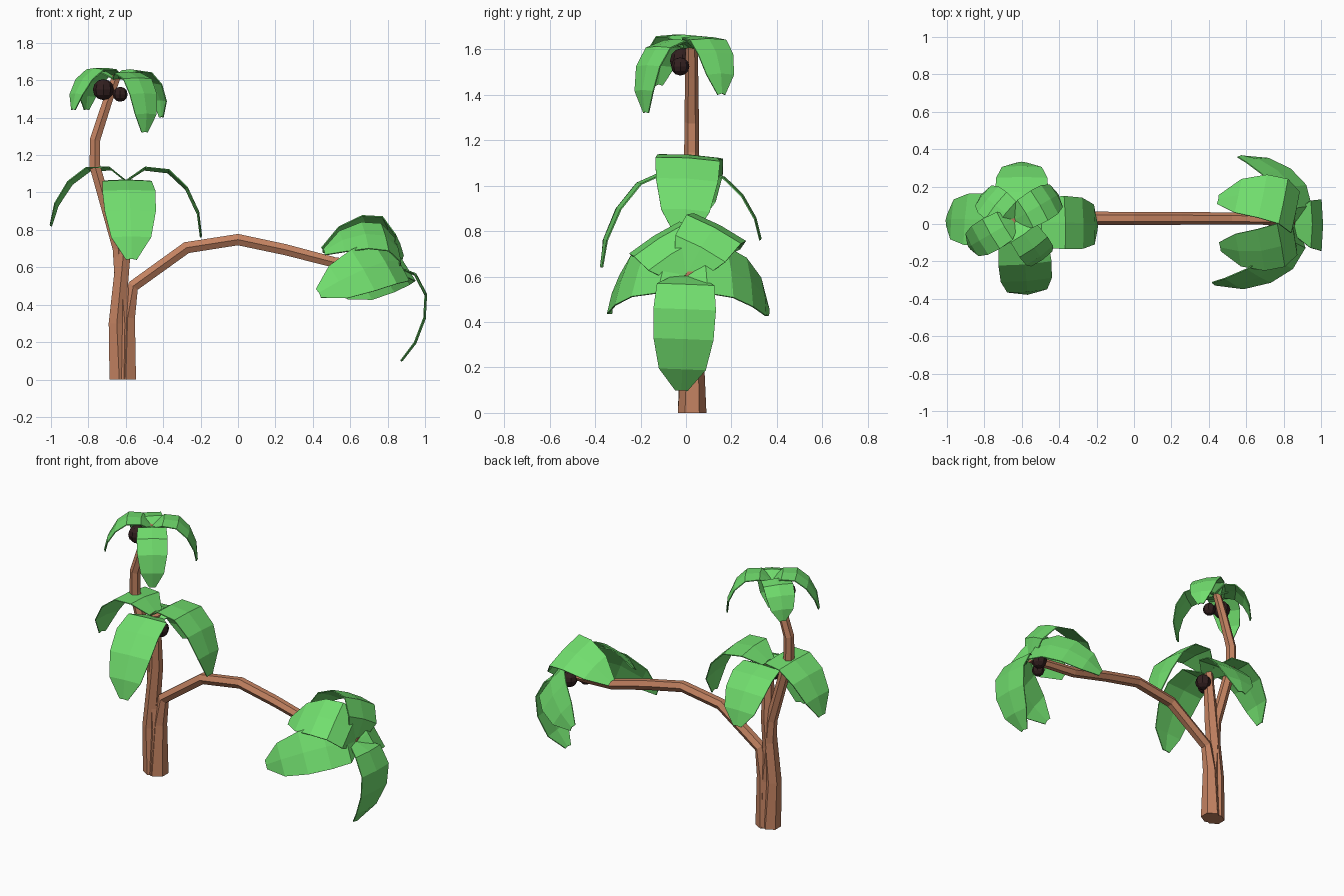
import bpy, bmesh, math
from mathutils import Vector as V

if "Cube" in bpy.data.objects:
    bpy.data.objects.remove(bpy.data.objects["Cube"])


def material(name, rgb):
    m = bpy.data.materials.new(name)
    m.diffuse_color = (*rgb, 1)
    m.use_nodes = True
    m.node_tree.nodes["Principled BSDF"].inputs["Base Color"].default_value = m.diffuse_color
    return m


GREEN = material("leaf green", (0.165, 0.73, 0.155))
BARK = material("bark brown", (0.55, 0.225, 0.12))
NUT = material("dark nut brown", (0.032, 0.014, 0.014))


def make(name, bm, mat):
    bmesh.ops.recalc_face_normals(bm, faces=bm.faces)
    me = bpy.data.meshes.new(name)
    bm.to_mesh(me)
    bm.free()
    me.materials.append(mat)
    ob = bpy.data.objects.new(name, me)
    bpy.context.collection.objects.link(ob)
    return ob


def trunk(name, path, sides=6):
    """Faceted tube through (x, y, z, radius) points."""
    bm = bmesh.new()
    pts = [V(p[:3]) for p in path]
    rings = []
    for i, p in enumerate(pts):
        t = (pts[min(i + 1, len(pts) - 1)] - pts[max(i - 1, 0)]).normalized()
        if i == 0:
            t = V((0, 0, 1))
        n = V((0, 1, 0)).cross(t).normalized()
        b = t.cross(n)
        r = path[i][3]
        ring = []
        for k in range(sides):
            a = 2 * math.pi * (k + 0.5) / sides
            ring.append(bm.verts.new(p + r * (math.cos(a) * n + math.sin(a) * b)))
        rings.append(ring)
    for lo, hi in zip(rings, rings[1:]):
        for k in range(sides):
            j = (k + 1) % sides
            bm.faces.new((lo[k], lo[j], hi[j], hi[k]))
    bm.faces.new(rings[0][::-1])
    bm.faces.new(rings[-1])
    return make(name, bm, BARK)


# along the chord, arch height, relative width
LEAF = [(0, 0, .4), (.08, .23, .92), (.30, .36, 1), (.56, .33, .96), (.82, .19, .75), (1, 0, .2)]


def leaf(name, root, tip, up, width, arch=1.0):
    """Thin arched blade from root to tip, bulging towards up."""
    root, tip, up = V(root), V(tip), V(up)
    chord = tip - root
    length = chord.length
    d = chord.normalized()
    up = (up - up.dot(d) * d).normalized()
    side = d.cross(up)
    bm = bmesh.new()
    rows = []
    for t, h, w in LEAF:
        c = root + chord * t + up * h * length * arch
        half = side * width * w / 2
        rows.append([bm.verts.new(c - half), bm.verts.new(c + up * .008), bm.verts.new(c + half)])
    for a, b in zip(rows, rows[1:]):
        for k in (0, 1):
            bm.faces.new((a[k], a[k + 1], b[k + 1], b[k]))
    ob = make(name, bm, GREEN)
    s = ob.modifiers.new("thickness", 'SOLIDIFY')
    s.thickness = .006
    s.offset = 0


def nut(name, loc, r):
    bm = bmesh.new()
    bmesh.ops.create_uvsphere(bm, u_segments=8, v_segments=6, radius=r)
    bmesh.ops.translate(bm, verts=bm.verts, vec=loc)
    make(name, bm, NUT)


# Three trunks twisted together at the base
trunk("middle_trunk", [(-.635, .025, 0, .06), (-.648, .02, .3, .05), (-.61, .02, .7, .043), (-.6, .0, 1.05, .03)])
trunk("tall_trunk", [(-.61, .025, 0, .06), (-.605, .025, .3, .045), (-.64, .025, .7, .035), (-.765, .025, 1.14, .033),
                     (-.765, .025, 1.28, .032), (-.70, .025, 1.48, .029), (-.65, .025, 1.62, .026)])
trunk("leaning_trunk", [(-.6, .027, 0, .063), (-.59, .03, .33, .045), (-.56, .03, .5, .036), (-.275, .03, .705, .036),
                        (0, .03, .748, .035), (.25, .03, .695, .034), (.52, .03, .625, .032), (.86, .02, .6, .026)])

# Middle crown
UP = (0, 0, 1)
for name, root_z, tip, arch, up in [
        ("left", 1.06, (-1.0, .02, .82), .95, (0, .06, 1)), ("right", 1.06, (-.2, -.01, .76), 1, (0, .06, 1)),
        ("front", 1.03, (-.57, -.37, .64), .7, UP), ("back", 1.03, (-.6, .325, .76), .7, UP)]:
    leaf("middle_leaf_" + name, (-.6, .0, root_z), tip, up, .285, arch)

# Top crown
for name, tip in [
        ("front_right", (-.5, -.175, 1.32)), ("back_right", (-.41, .155, 1.40)),
        ("back_left", (-.81, .155, 1.44)), ("front_left", (-.88, -.12, 1.44))]:
    leaf("top_leaf_" + name, (-.64, .02, 1.605), tip, UP, .185)

# Sideways crown, five leaves around the end of the leaning trunk
for name, tip, up, arch in [
        ("down", (.87, -.02, .10), (1, 0, 0), .8),
        ("front", (.43, -.32, .46), (.3, -1, .5), .7),
        ("back", (.57, .36, .45), (.45, 1, .45), .75),
        ("upper_back", (.45, .13, .69), (.4, .45, 1), 1.35),
        ("upper_front", (.46, -.12, .68), (.4, -.5, .9), 1.1)]:
    leaf("side_leaf_" + name, (.85, 0, .6), tip, up, .275, arch)

# Nuts beneath each crown
for i, (loc, r) in enumerate([
        ((-.72, -.015, 1.55), .056), ((-.63, -.025, 1.525), .04),
        ((-.56, .0, .965), .05), ((-.61, -.05, .97), .04),
        ((.75, -.03, .58), .04), ((.81, .05, .59), .05)]):
    nut("nut_%d" % (i + 1), loc, r)
